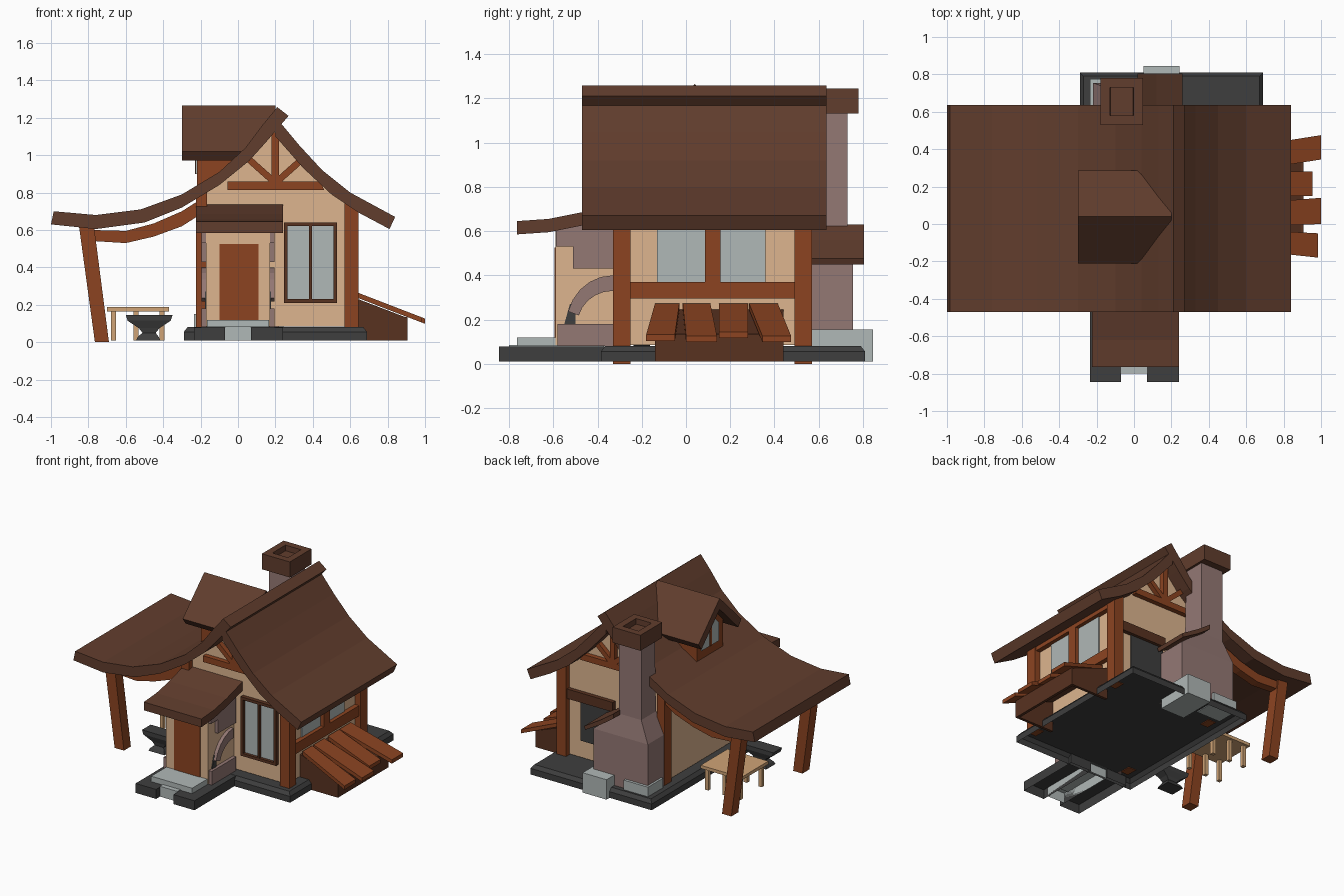
import bpy, bmesh, math

if "Cube" in bpy.data.objects:
    bpy.data.objects.remove(bpy.data.objects["Cube"])


def mat(name, rgb):
    m = bpy.data.materials.new(name)
    lin = [((c / 255 + 0.055) / 1.055) ** 2.4 for c in rgb]
    m.diffuse_color = (*lin, 1)
    m.use_nodes = True
    m.node_tree.nodes["Principled BSDF"].inputs["Base Color"].default_value = m.diffuse_color
    return m


ROOF = mat("roof brown", (97, 61, 45))
TIMBER = mat("orange timber", (140, 68, 33))
TAN = mat("tan plaster", (221, 181, 143))
STONE = mat("mauve stone", (148, 120, 116))
GREY = mat("pale grey", (176, 184, 183))
DARK = mat("dark stone", (62, 62, 62))
FRAME = mat("dark brown frame", (88, 50, 32))
WOOD = mat("light wood", (208, 164, 118))


def mesh(name, m, rings, bottom=True):
    """Solid through rings of equal point count, capped at the ends."""
    bm = bmesh.new()
    vs = [[bm.verts.new(p) for p in r] for r in rings]
    n = len(rings[0])
    for a, b in zip(vs, vs[1:]):
        for i in range(n):
            j = (i + 1) % n
            bm.faces.new((a[i], a[j], b[j], b[i]))
    first = bm.faces.new(vs[0])
    bm.faces.new(vs[-1])
    bmesh.ops.recalc_face_normals(bm, faces=bm.faces)
    if not bottom:
        bm.faces.remove(first)
    me = bpy.data.meshes.new(name)
    bm.to_mesh(me)
    bm.free()
    me.materials.append(m)
    ob = bpy.data.objects.new(name, me)
    bpy.context.collection.objects.link(ob)
    return ob


def loft(name, m, *secs, bottom=True):
    """Stack of rectangles (x0, x1, y0, y1, z)."""
    return mesh(name, m, [[(a, c, z), (b, c, z), (b, d, z), (a, d, z)] for a, b, c, d, z in secs], bottom)


def box(name, m, x0, x1, y0, y1, z0, z1, bottom=True):
    return loft(name, m, (x0, x1, y0, y1, z0), (x0, x1, y0, y1, z1), bottom=bottom)


def prism(name, m, pts, axis, a, b):
    put = (lambda p, t: (t, p[0], p[1])) if axis == "x" else (lambda p, t: (p[0], t, p[1]))
    return mesh(name, m, [[put(p, t) for p in pts] for t in (a, b)])


def beam(name, m, p, q, w, y0, y1):
    """Straight timber between two points in the gable plane."""
    d = math.hypot(q[0] - p[0], q[1] - p[1])
    nx, nz = -(q[1] - p[1]) / d * w / 2, (q[0] - p[0]) / d * w / 2
    prism(name, m, [(p[0] + nx, p[1] + nz), (q[0] + nx, q[1] + nz),
                    (q[0] - nx, q[1] - nz), (p[0] - nx, p[1] - nz)], "y", y0, y1)


# Hollow foundation with chamfered top, porch blocks and steps
loft("foundation", DARK, (-.29, .69, -.385, .81, .01), (-.29, .69, -.385, .81, .055),
     (-.27, .67, -.365, .79, .08), bottom=False)
box("porch_base_left", DARK, -.235, -.07, -.845, -.36, .01, .079, bottom=False)
box("porch_base_right", DARK, .07, .24, -.845, -.36, .01, .079, bottom=False)
box("lower_step", GREY, -.07, .07, -.8, -.37, .01, .085, bottom=False)
box("upper_step", GREY, -.165, .165, -.765, -.36, .08, .12)

# House body
prism("house_walls", TAN, [(-.2, .085), (.6, .085), (.6, .74), (.45, .87), (.33, .99), (.2, 1.14),
                           (.06, 1.01), (-.08, .88), (-.2, .81)], "y", -.29, .53)

# Main roof, two sagging slabs; the left one runs past the ridge
prism("roof_left", ROOF, [(-.985, .70), (-.76, .68), (-.52, .71), (-.3, .79), (-.1, .91), (.04, 1.04),
                          (.13, 1.16), (.21, 1.257), (.27, 1.21), (.15, 1.07), (.06, .97), (-.1, .84),
                          (-.3, .72), (-.5, .64), (-.76, .605), (-1, .63)], "y", -.47, .635)
prism("roof_right", ROOF, [(.2, 1.2), (.23, 1.17), (.33, 1.05), (.45, .92), (.6, .80), (.84, .67),
                           (.81, .605), (.65, .69), (.5, .79), (.35, .93), (.2, 1.10)], "y", -.47, .635)

# Corner posts, gable trusses, lean-to posts and curved brackets, front and back
for side, y0, y1, g0, g1 in (("front", -.33, -.25, -.325, -.28), ("back", .49, .57, .52, .565)):
    box(side + "_post_right", TIMBER, .57, .645, y0, y1, .075, .75)
    box(side + "_post_left", TIMBER, -.225, -.165, y0, y1, .075, .82)
    prism(side + "_tie_beam", TIMBER, [(-.055, .815), (.46, .815), (.44, .86), (-.055, .86)], "y", g0, g1)
    box(side + "_king_post", TIMBER, .18, .22, g0, g1, .85, 1.12)
    for s in (-1, 1):
        beam(side + "_brace", TIMBER, (.2 + s * .01, .86), (.2 + s * .15, .985), .035, g0, g1)
    loft(side + "_lean_to_post", TIMBER, (-.765, -.69, y0, y1, 0), (-.85, -.77, y0, y1, .62))
    prism(side + "_bracket", TIMBER, [(-.79, .6), (-.6, .595), (-.45, .635), (-.3, .70), (-.19, .77),
                                      (-.19, .69), (-.3, .62), (-.45, .565), (-.6, .53), (-.76, .54)],
          "y", y0 + .01, y1 - .01)

# Framed two-pane front window
for x0, x1 in ((.245, .265), (.38, .395), (.51, .53)):
    box("front_window_stile", FRAME, x0, x1, -.32, -.29, .21, .64)
for z0 in (.21, .62):
    box("front_window_rail", FRAME, .245, .53, -.32, -.29, z0, z0 + .02)
box("front_window_glass", GREY, .26, .515, -.298, -.29, .22, .63)

# Back opening with dark lintel
box("back_opening", DARK, .2, .477, .53, .538, .21, .5)
box("back_lintel", FRAME, .2, .575, .52, .56, .5, .57)

# Right wall timber grid and glass
box("side_rail", TIMBER, .59, .635, -.26, .5, .295, .37)
box("side_mid_post", TIMBER, .59, .635, .085, .155, .36, .73)
box("side_top_rail", TIMBER, .59, .635, -.26, .5, .67, .73)
for y0, y1 in ((-.13, .086), (.154, .36)):
    box("side_glass", GREY, .6, .608, y0, y1, .37, .67)

# Hollow cellar hatch with skewed planks on the right
box("hatch_front", FRAME, .885, .905, -.14, .44, .01, .135)
for y in (-.14, .42):
    prism("hatch_side", FRAME, [(.6, .01), (.905, .01), (.905, .13), (.63, .235), (.6, .245)],
          "y", y, y + .02)
prism("hatch_lid", FRAME, [(.6, .245), (.905, .13), (.905, .118), (.6, .233)], "y", -.14, .44)
for t0, t1, b0, b1, end in ((-.14, -.03, -.18, -.05, .985), (-.015, .11, 0, .14, 1.0),
                            (.15, .28, .15, .28, .955), (.285, .415, .345, .475, 1.0)):
    zt = lambda x: .265 - .385 * (x - .64)
    mesh("hatch_plank", TIMBER, [[(.62, t0, zt(.62) - k), (.62, t1, zt(.62) - k),
                                  (end, b1, zt(end) - k), (end, b0, zt(end) - k)] for k in (.028, 0)])

# Entrance porch with door, side stones and roof
box("porch_walls", TAN, -.17, .17, -.59, -.28, .085, .64)
box("door", TIMBER, -.1, .11, -.594, -.585, .12, .525)
arc = [math.radians(90 + 15 * i) for i in range(6)]
ring = [(-.33 + .21 * math.cos(a), .18 + .22 * math.sin(a)) for a in arc]
ring += [(-.33 + .16 * math.cos(a), .18 + .15 * math.sin(a)) for a in reversed(arc)]
for s in (-1, 1):
    x0, x1 = sorted((s * .16, s * .195))
    prism("porch_arch", STONE, ring, "x", x0, x1)
    box("porch_stone_low", STONE, x0, x1, -.58, -.3, .08, .18)
    box("porch_stone_mid", STONE, x0, x1, -.51, -.3, .43, .54)
    box("porch_stone_high", STONE, x0, x1, -.588, -.3, .53, .63)
    p0, p1 = sorted((s * .165, s * .176))
    prism("porch_dark_gap", DARK, [(-.55, .18), (-.5, .18), (-.5, .27), (-.525, .27)], "x", p0, p1)
prism("porch_roof", ROOF, [(-.765, .645), (-.62, .655), (-.47, .685), (-.28, .74), (-.28, .675),
                           (-.47, .625), (-.62, .595), (-.765, .585)], "x", -.225, .24)

# Dormer
prism("dormer_roof", ROOF, [(-.21, 1.02), (.04, 1.265), (.285, 1.02), (.25, .972), (.04, 1.185),
                            (-.175, .972)], "x", -.3, .2)
prism("dormer_walls", TIMBER, [(-.11, .75), (.19, .75), (.19, 1.05), (.04, 1.2), (-.11, 1.05)],
      "x", -.22, .1)
prism("dormer_glass", GREY, [(-.06, .9), (.14, .9), (.14, 1.03), (.04, 1.13), (-.06, 1.03)],
      "x", -.226, -.215)
box("dormer_mullion", TIMBER, -.23, -.215, .03, .05, .9, 1.14)

# Chimney: base, shoulder, shaft, hollow cap, right shoulder roof and footing stones
loft("chimney", STONE, (-.22, .22, .525, .755, .08), (-.22, .22, .525, .755, .45),
     (-.15, .03, .56, .73, .6), (-.15, .03, .575, .73, 1.15))
cap = box("chimney_cap", ROOF, -.178, .047, .53, .78, 1.132, 1.245)
bm = bmesh.new()
bm.from_mesh(cap.data)
top = [f for f in bm.faces if f.normal.z > .9]
bmesh.ops.inset_individual(bm, faces=top, thickness=.05, use_even_offset=True)
bmesh.ops.inset_individual(bm, faces=top, thickness=.002, depth=-.04)
bm.to_mesh(cap.data)
bm.free()
prism("chimney_shoulder_roof", ROOF, [(.02, .63), (.12, .56), (.26, .475), (.25, .45), (.12, .525),
                                      (.02, .595)], "y", .55, .805)
box("footing_stone_left", GREY, -.235, -.04, .6, .775, .075, .15)
box("footing_stone_right", GREY, .05, .243, .57, .845, .01, .155)

# Work table and anvil under the lean-to
box("table_top", WOOD, -.7, -.37, .05, .36, .165, .188)
for x in (-.68, -.56, -.42):
    for y in (.07, .315):
        box("table_leg", WOOD, x, x + .027, y, y + .027, .01, .17)
loft("anvil", DARK, (-.545, -.415, -.255, -.145, .01), (-.535, -.425, -.245, -.155, .03),
     (-.51, -.44, -.23, -.17, .05), (-.53, -.42, -.235, -.165, .075),
     (-.59, -.36, -.25, -.15, .115), (-.6, -.35, -.25, -.15, .145))
